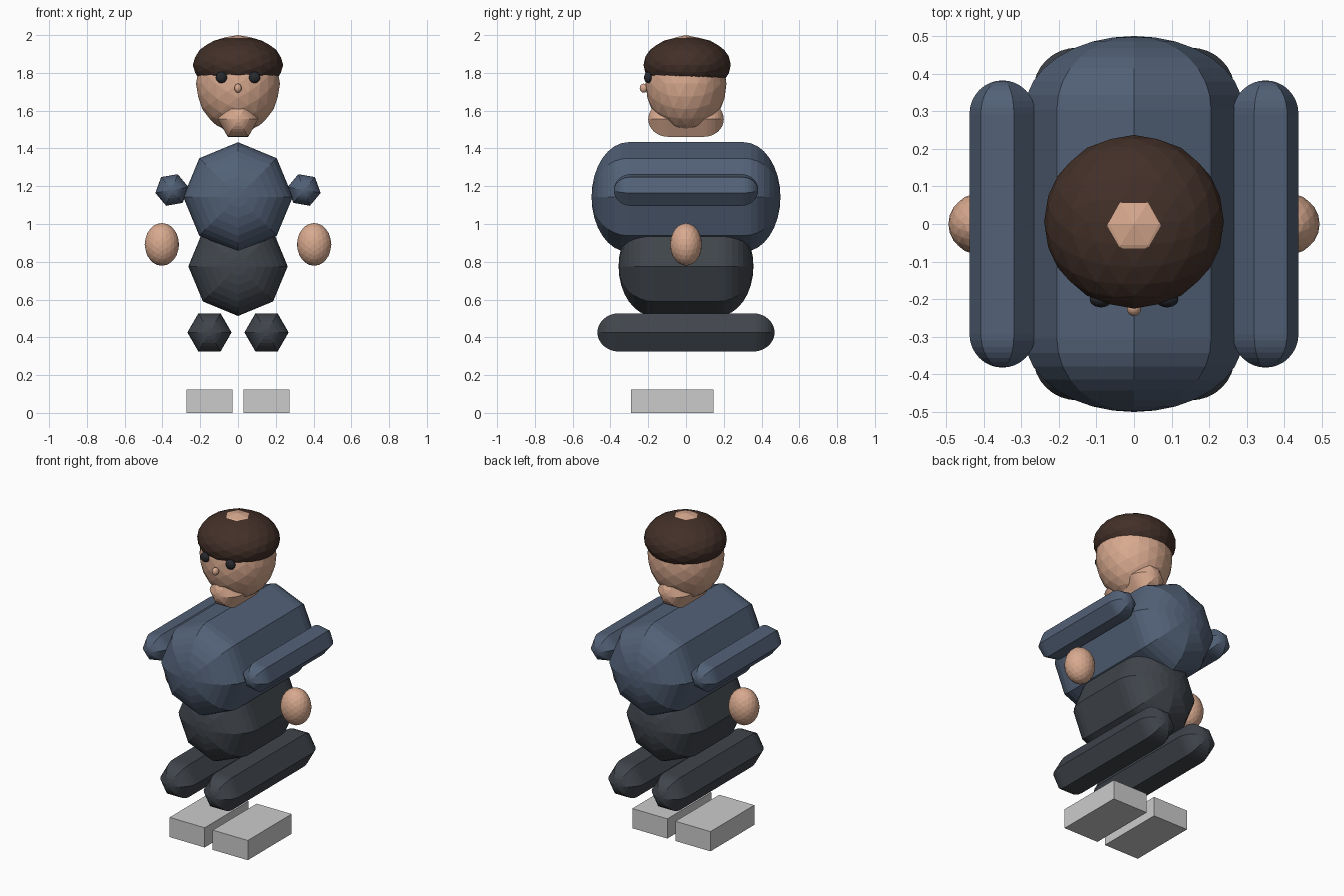
import bpy, bmesh
from math import sin, cos, pi, radians
from mathutils import Matrix

if "Cube" in bpy.data.objects:
    bpy.data.objects.remove(bpy.data.objects["Cube"])


def material(name, rgb):
    m = bpy.data.materials.new(name)
    m.diffuse_color = (*rgb, 1)
    m.use_nodes = True
    m.node_tree.nodes["Principled BSDF"].inputs["Base Color"].default_value = m.diffuse_color
    return m


SKIN = material("skin", (0.69, 0.40, 0.275))
HAIR = material("hair", (0.055, 0.029, 0.021))
JACKET = material("jacket", (0.085, 0.12, 0.185))
TROUSERS = material("trousers", (0.052, 0.060, 0.072))
EYE = material("eye", (0.02, 0.022, 0.027))
SHOE = material("shoe", (0.80, 0.81, 0.83))


def finish(bm, name, loc, mat):
    bmesh.ops.recalc_face_normals(bm, faces=bm.faces)
    me = bpy.data.meshes.new(name)
    bm.to_mesh(me)
    bm.free()
    ob = bpy.data.objects.new(name, me)
    ob.location = loc
    me.materials.append(mat)
    bpy.context.collection.objects.link(ob)
    return ob


def ball(name, loc, radii, mat, sub=3):
    """Faceted ellipsoid, with an icosahedron edge midpoint on top."""
    bm = bmesh.new()
    bmesh.ops.create_icosphere(bm, subdivisions=sub, radius=1)
    turn = Matrix.Rotation(radians(-31.717), 4, 'Y')
    bm.transform(Matrix.Diagonal((*radii, 1)) @ turn)
    return finish(bm, name, loc, mat)


def capsule(name, loc, r, half, cap, sides, mat, twist=0.0, segs=8):
    """Capsule lying along y: radius, half length, depth of each end cap."""
    bm = bmesh.new()
    core = half - cap
    steps = [(-1, i) for i in range(1, segs + 1)] + [(1, i) for i in range(segs, 0, -1)]
    rings = []
    for s, i in steps:
        a = i / segs * pi / 2
        y, rad = s * (core + cap * cos(a)), r * sin(a)
        rings.append([bm.verts.new((rad * cos(twist + 2 * pi * k / sides), y,
                                    rad * sin(twist + 2 * pi * k / sides)))
                      for k in range(sides)])
    for a, b in zip(rings, rings[1:]):
        for k in range(sides):
            n = (k + 1) % sides
            bm.faces.new((a[k], a[n], b[n], b[k]))
    for ring, y in ((rings[0], -half), (rings[-1], half)):
        tip = bm.verts.new((0, y, 0))
        for k in range(sides):
            bm.faces.new((ring[k], ring[(k + 1) % sides], tip))
    return finish(bm, name, loc, mat)


def box(name, loc, size, mat):
    bm = bmesh.new()
    bmesh.ops.create_cube(bm, size=1)
    bm.transform(Matrix.Diagonal((*size, 1)))
    return finish(bm, name, loc, mat)


# Body
capsule("torso", (0, 0, 1.143), 0.29, 0.5, 0.195, 8, JACKET)
capsule("hips", (0, 0, 0.776), 0.263, 0.357, 0.185, 8, TROUSERS)
capsule("neck", (0, 0, 1.555), 0.108, 0.2, 0.106, 6, SKIN)

# Head
ball("head", (0, 0, 1.743), (0.222, 0.214, 0.257), SKIN)
ball("hair", (0, 0.006, 1.842), (0.239, 0.231, 0.1515), HAIR)
ball("nose", (0, -0.224, 1.719), (0.019, 0.021, 0.024), SKIN)

# Paired parts
for s, side in ((-1, "left"), (1, "right")):
    ball("eye_" + side, (s * 0.088, -0.2, 1.776), (0.03, 0.022, 0.03), EYE)
    capsule("arm_" + side, (s * 0.35, 0, 1.18), 0.089, 0.382, 0.089, 6, JACKET,
            twist=radians(-10 * s))
    ball("hand_" + side, (s * 0.403, 0, 0.892), (0.091, 0.084, 0.113), SKIN)
    capsule("leg_" + side, (s * 0.151, 0, 0.426), 0.117, 0.469, 0.115, 6, TROUSERS)
    box("shoe_" + side, (s * 0.15, -0.073, 0.062), (0.244, 0.436, 0.124), SHOE)
